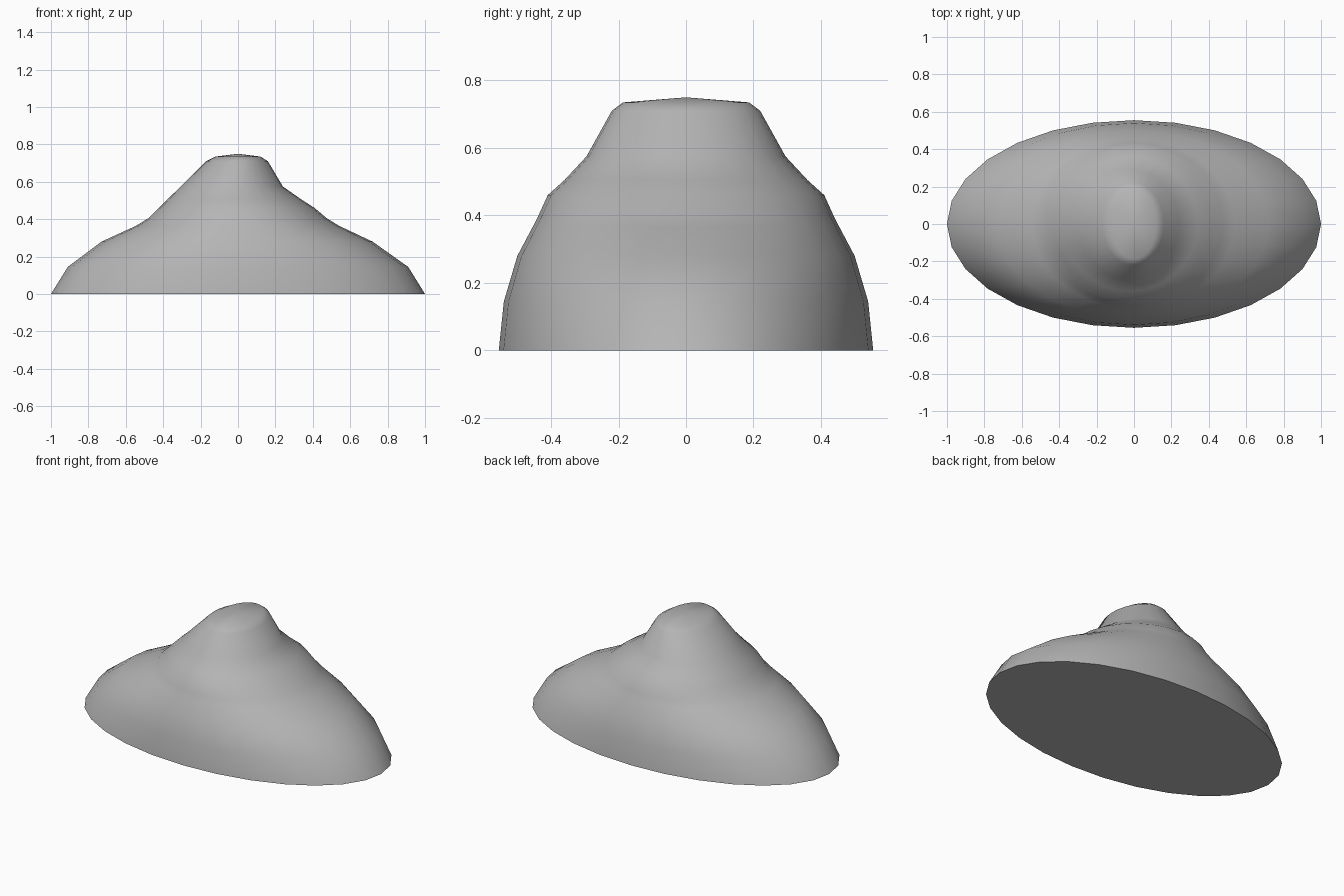
import bpy, bmesh, math

if "Cube" in bpy.data.objects:
    bpy.data.objects.remove(bpy.data.objects["Cube"])

SIDES = 28
# Elliptical cross-sections: left x, right x, half depth, height
RINGS = [
    (-1.00, 1.00, 0.555, 0.0),
    (-0.91, 0.91, 0.54, 0.145),
    (-0.73, 0.72, 0.50, 0.28),
    (-0.545, 0.54, 0.455, 0.365),
    (-0.48, 0.475, 0.435, 0.405),
    (-0.425, 0.41, 0.41, 0.46),
    (-0.38, 0.34, 0.36, 0.505),
    (-0.305, 0.24, 0.295, 0.575),
    (-0.17, 0.16, 0.22, 0.71),
    (-0.12, 0.12, 0.187, 0.735),
]

bm = bmesh.new()


def ring(left, right, depth, z):
    cx, rx = (left + right) / 2, (right - left) / 2
    return [bm.verts.new((cx + rx * math.cos(2 * math.pi * i / SIDES),
                          depth * math.sin(2 * math.pi * i / SIDES), z))
            for i in range(SIDES)]


# Sloping sides
loops = [ring(*r) for r in RINGS]
for a, b in zip(loops, loops[1:]):
    for i in range(SIDES):
        j = (i + 1) % SIDES
        bm.faces.new((a[i], a[j], b[j], b[i]))

# Shallow crown and flat underside
apex = bm.verts.new((0, 0, 0.75))
for i in range(SIDES):
    bm.faces.new((loops[-1][i], loops[-1][(i + 1) % SIDES], apex))
bm.faces.new(loops[0][::-1])

mesh = bpy.data.meshes.new("mound")
bm.to_mesh(mesh)
bm.free()
mound = bpy.data.objects.new("mound", mesh)
bpy.context.collection.objects.link(mound)

# Dark grey surface
mat = bpy.data.materials.new("dark_grey")
mat.diffuse_color = (0.46, 0.46, 0.46, 1)
mat.use_nodes = True
mat.node_tree.nodes["Principled BSDF"].inputs["Base Color"].default_value = mat.diffuse_color
mesh.materials.append(mat)

bpy.context.view_layer.objects.active = mound
mound.select_set(True)
bpy.ops.object.shade_smooth_by_angle(angle=math.radians(50))
